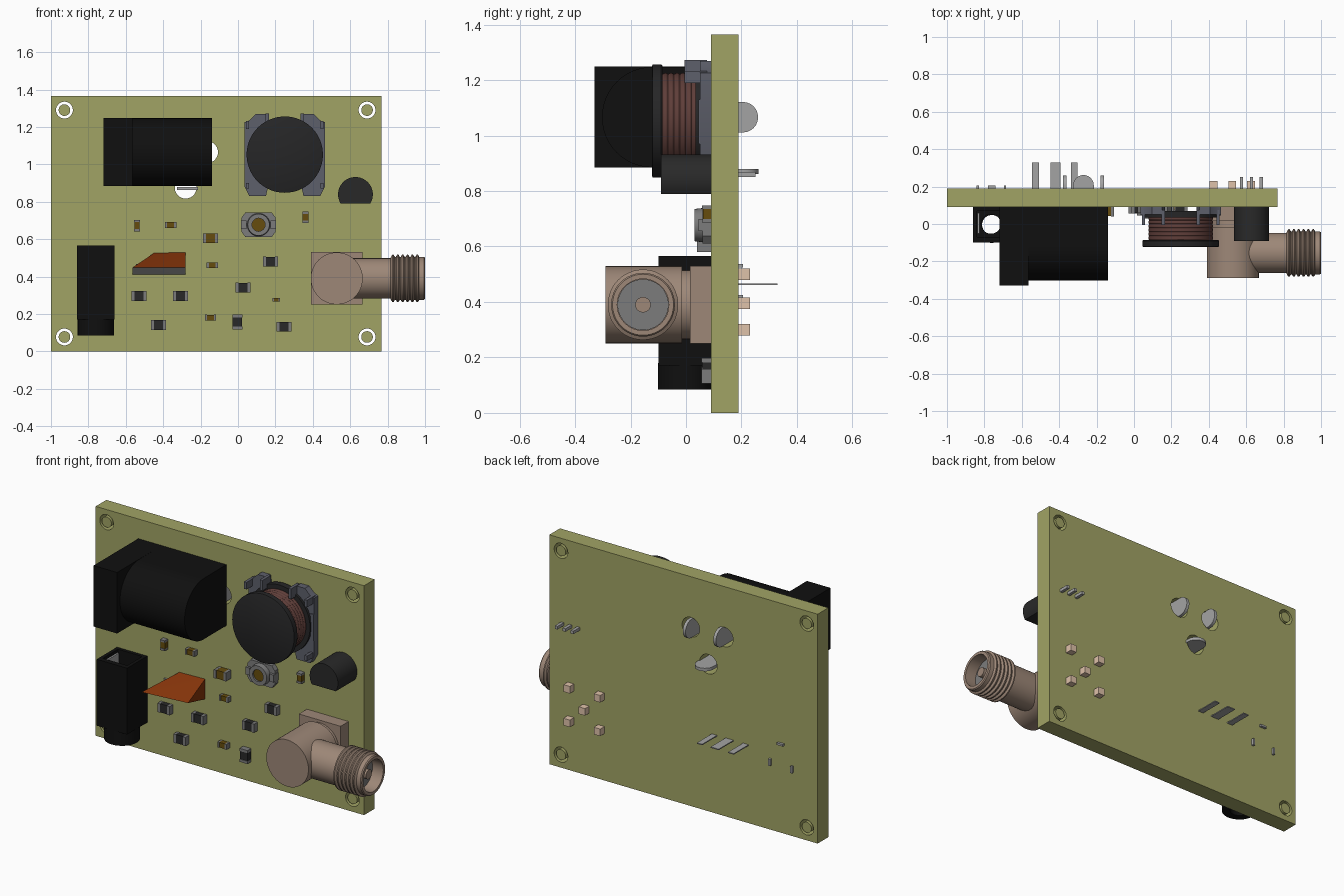
import bpy, bmesh
from math import cos, sin, pi, radians

if "Cube" in bpy.data.objects:
    bpy.data.objects.remove(bpy.data.objects["Cube"])


def material(name, rgb):
    m = bpy.data.materials.new(name)
    m.diffuse_color = (*rgb, 1)
    m.use_nodes = True
    m.node_tree.nodes["Principled BSDF"].inputs["Base Color"].default_value = m.diffuse_color
    return m


OLIVE = material("board_olive", (.358, .37, .13))
BLACK = material("black_plastic", (.005, .005, .005))
DARK = material("ferrite", (.019, .019, .02))
STEEL = material("blue_steel", (.11, .115, .145))
COPPER = material("winding_copper", (.115, .048, .041))
BRASS = material("connector_metal", (.34, .245, .187))
LIGHT_BRASS = material("connector_leg_metal", (.74, .54, .4))
ORANGE = material("tab_orange", (.233, .034, .003))
CERAMIC = material("ceramic_yellow", (.133, .073, .004))
RESIN = material("resistor_black", (.022, .022, .022))
DULL = material("dull_grey", (.2, .2, .2))
GREY = material("lead_grey", (.37, .37, .37))


def finish(name, bm, mat):
    bmesh.ops.remove_doubles(bm, verts=bm.verts, dist=1e-5)
    bmesh.ops.recalc_face_normals(bm, faces=bm.faces)
    me = bpy.data.meshes.new(name)
    bm.to_mesh(me)
    bm.free()
    me.materials.append(mat)
    ob = bpy.data.objects.new(name, me)
    bpy.context.collection.objects.link(ob)
    return ob


def place(axis, h, u, v):
    return {'X': (h, u, v), 'Y': (u, h, v), 'Z': (u, v, h)}[axis]


def prism(name, pts, axis, a, b, mat=GREY):
    """Extrude a 2D outline along an axis from a to b."""
    bm = bmesh.new()
    lo, hi = [[bm.verts.new(place(axis, h, u, v)) for u, v in pts] for h in (a, b)]
    bm.faces.new(lo)
    bm.faces.new(hi)
    for i in range(len(pts)):
        j = (i + 1) % len(pts)
        bm.faces.new((lo[i], lo[j], hi[j], hi[i]))
    return finish(name, bm, mat)


def box(name, x, y, z, mat=GREY):
    return prism(name, [(x[0], z[0]), (x[1], z[0]), (x[1], z[1]), (x[0], z[1])], 'Y', *y, mat)


def arc(cu, cv, r, a0, a1, n):
    return [(cu + r * cos(radians(a0 + (a1 - a0) * i / n)),
             cv + r * sin(radians(a0 + (a1 - a0) * i / n))) for i in range(n + 1)]


def disc(name, axis, c, r, a, b, mat=GREY, n=40):
    return prism(name, arc(*c, r, 0, 360, n)[:-1], axis, a, b, mat)


def lathe(name, axis, c, profile, mat=GREY, n=40, closed=False):
    """Spin (height, radius) points around an axis through c."""
    bm = bmesh.new()
    rings = [[bm.verts.new(place(axis, h, c[0] + r * cos(2 * pi * k / n), c[1] + r * sin(2 * pi * k / n)))
              for k in range(n)] for h, r in profile]
    for i in range(len(rings) - (0 if closed else 1)):
        p, q = rings[i], rings[(i + 1) % len(rings)]
        for k in range(n):
            bm.faces.new((p[k], p[(k + 1) % n], q[(k + 1) % n], q[k]))
    bmesh.ops.dissolve_degenerate(bm, edges=bm.edges, dist=1e-6)
    return finish(name, bm, mat)


def cut(ob, cutters):
    bpy.context.view_layer.objects.active = ob
    for c in cutters:
        mod = ob.modifiers.new("cut", 'BOOLEAN')
        mod.operation, mod.solver, mod.object = 'DIFFERENCE', 'EXACT', c
        bpy.ops.object.modifier_apply(modifier=mod.name)
        bpy.data.objects.remove(c)


# Circuit board with ring-shaped corner cuts and power jack holes
corners = [(x, z) for x in (-.928, .69) for z in (.077, 1.29)]
slots = [(-.165, 1.065), (-.385, 1.065), (-.28, .875)]
board = box("board", (-1, .767), (.09, .19), (0, 1.365), OLIVE)
cut(board, [disc("hole_cutter", 'Y', c, r, 0, .3, OLIVE) for c, r in
            [(c, .045) for c in corners] + [(s, .058) for s in slots]])
for c in corners:
    disc("corner_core", 'Y', c, .031, .09, .19, OLIVE, 32)

# Power jack: square flange, round-fronted body, bore and contact
cy, cz = -.122, 1.066
flange = box("power_jack_flange", (-.72, -.565), (-.33, .09), (.885, 1.248), BLACK)
body = prism("power_jack_body", [(.09, .885), (.09, 1.248)] + arc(cy, cz, .181, 90, 270, 24),
             'X', -.565, -.14, BLACK)
for ob in (flange, body):
    cut(ob, [disc("bore_cutter", 'X', (cy, cz), .13, -.8, -.25, BLACK)])
disc("power_jack_pin", 'X', (cy, cz), .04, -.68, -.25, GREY, 24)
for x in (-.37, -.17):
    prism("power_jack_leg", [(.05, cz - .055), (.205, cz - .055)] + arc(.205, cz, .055, -90, 90, 12)
          + [(.05, cz + .055)], 'X', x - .009, x + .009)
prism("power_jack_leg", [(-.325, .05), (-.215, .05)] + arc(-.27, .207, .055, 0, 180, 12), 'Z', .862, .88)

# Audio jack: open-topped box, round nozzle, contacts and pins
shell = box("audio_jack_box", (-.86, -.66), (-.1, .09), (.17, .565), BLACK)
cut(shell, [disc("bore_cutter", 'Z', (-.765, 0), .052, 0, .7, BLACK),
            box("pocket_cutter", (-.84, -.68), (-.07, .07), (.46, .7), BLACK)])
lathe("audio_jack_nozzle", 'Z', (-.76, -.004),
      [(.085, .052), (.085, .097), (.18, .097), (.18, .052)], BLACK, closed=True)
for x in (-.836, -.692):
    box("audio_contact", (x, x + .01), (-.05, .06), (.46, .55))
for x, z in ((-.76, .53), (-.69, .405), (-.835, .4)):
    wide = .02 if z > .5 else .006
    box("audio_pin", (x - wide, x + wide), (.08, .205), (z - .026 + wide, z + .026 - wide))

# Power transistor: sloped wedge with orange top and three flat leads
bm = bmesh.new()
a, b, c, d, e, f = [bm.verts.new(v) for v in (
    (-.565, -.1, .448), (-.28, -.07, .448), (-.28, .09, .53), (-.45, .09, .525),
    (-.565, .09, .41), (-.28, .09, .41))]
for face in ((a, b, c), (a, c, d), (a, e, f), (a, f, b), (b, f, c), (c, f, e, d), (a, d, e)):
    bm.faces.new(face)
wedge = finish("transistor_wedge", bm, ORANGE)
wedge.data.materials.append(material("wedge_grey", (.5, .5, .5)))
for p in wedge.data.polygons:
    p.material_index = int(p.normal.z < -.1)
for x, w in ((-.527, .018), (-.42, .026), (-.32, .017)):
    box("transistor_lead", (x - w, x + w), (.08, .33), (.461, .467))

# Power inductor: ferrite drum, ridged winding, clip plates
ic = (.25, 1.052)
lathe("inductor_top", 'Y', ic, [(-.122, 0), (-.122, .2), (-.12, .204), (-.09, .204), (-.085, .2), (-.085, 0)], DARK, 64)
turns = []
for i in range(6):
    y = -.085 + i * .021
    turns += [(y, .169), (y + .006, .173), (y + .015, .173)]
lathe("inductor_winding", 'Y', ic, [(-.085, 0)] + turns + [(.041, .169), (.041, 0)], COPPER, 64)
disc("inductor_base", 'Y', ic, .2, .035, .07, DARK, 64)
for s in (-1, 1):
    side = [(.215, .88), (.19, .832), (.1, .832), (.085, .9), (.085, 1.2), (.1, 1.268),
            (.155, 1.268), (.19, 1.235), (.215, 1.225)]
    prism("inductor_clip", [(.25 + s * u, v) for u, v in side], 'Y', .05, .09, STEEL)
    for u, z0, z1 in ((.085, 1.21, 1.272), (.19, 1.19, 1.232), (.19, .87, .9)):
        box("inductor_tab", sorted((.25 + s * u, .25 + s * (u + .018))), (-.005, .075), (z0, z1), STEEL)
    box("inductor_side_tab", sorted((.25 + s * .195, .25 + s * .215)), (.045, .09), (.97, 1.13), STEEL)

# Small signal transistor with one flat side
prism("signal_transistor", arc(.628, .839, .093, -32, 212, 32), 'Y', -.09, .09, RESIN)
for x in (.575, .628, .68):
    box("signal_lead", (x - .009, x + .009), (.08, .25), (.85, .868))

# Right-angle coaxial connector
box("coax_plate", (.39, .665), (.015, .09), (.25, .53), BRASS)
disc("coax_neck", 'Y', (.528, .39), .125, -.02, .02, BRASS)
disc("coax_body", 'Y', (.528, .39), .139, -.29, -.015, BRASS, 48)
outer = [(.55, .0), (.55, .108), (.815, .108)]
for i in range(6):
    x = .818 + i * .026
    outer += [(x, .115), (x + .007, .127), (x + .014, .127), (x + .021, .115)]
lathe("coax_barrel", 'X', (-.155, .39), outer + [(.994, .115), (1, .11), (1, .093), (.9, .093), (.9, 0)], BRASS, 48)
disc("coax_insulator", 'X', (-.155, .39), .092, .88, .93, DULL)
disc("coax_center_pin", 'X', (-.155, .39), .028, .88, .97, BRASS, 20)
for x, z in ((.425, .3), (.425, .5), (.625, .3), (.625, .5), (.525, .395)):
    box("coax_leg", (x - .021, x + .021), (.08, .23), (z - .021, z + .021), LIGHT_BRASS)

# Trimmer with octagonal case, ring and slotted brass rotor
tx, tz = .11, .677
prism("trimmer_case", [(tx + u * s, tz + v * t) for s, t, q in
                       ((1, 1, 0), (-1, 1, 1), (-1, -1, 0), (1, -1, 1))
                       for u, v in ([(.09, .04), (.07, .066)][::-1 if q else 1])], 'Y', .06, .09, DULL)
lathe("trimmer_ring", 'Y', (tx, tz), [(.065, .062), (.03, .058), (.03, .035), (.065, .035)], DULL, 32, True)
disc("trimmer_rotor", 'Y', (tx, tz), .036, .04, .07, CERAMIC, 24)
for s in (-1, 1):
    box("trimmer_terminal", sorted((tx + s * .065, tx + s * .093)), (.045, .09), (tz - .022, tz + .022), DULL)


# Surface-mount parts: coloured middle and two grey end caps
def chip(name, x, z, length, width, depth, mat, upright=False):
    def piece(part, u0, u1, w, y, m):
        along, across = (u0 * length, u1 * length), (-w * width, w * width)
        dx, dz = (across, along) if upright else (along, across)
        box(name + part, (x + dx[0], x + dx[1]), (y, .09), (z + dz[0], z + dz[1]), m)
    piece("_core", -.3, .3, .49, .09 - depth + .003, mat)
    piece("_end", -.5, -.3, .5, .09 - depth, DULL)
    piece("_end", .3, .5, .5, .09 - depth, DULL)


for x, z, l, w, up in ((-.54, .672, .062, .03, True), (-.36, .676, .062, .032, False),
                       (-.148, .605, .08, .05, False), (.36, .717, .06, .032, True),
                       (-.138, .46, .06, .03, False), (-.147, .18, .06, .032, False),
                       (.205, .276, .04, .018, False)):
    chip("capacitor", x, z, l, w, w, CERAMIC, up)
for x, z, up in ((-.53, .296, False), (-.308, .296, False), (.175, .48, False), (.027, .341, False),
                 (-.425, .141, False), (-.003, .158, True), (.247, .132, False)):
    chip("resistor", x, z, .08, .052, .034, RESIN, up)

# Smooth the round parts, keep edges crisp
bpy.ops.object.select_all(action='SELECT')
bpy.context.view_layer.objects.active = board
bpy.ops.object.shade_smooth_by_angle(angle=radians(30))
